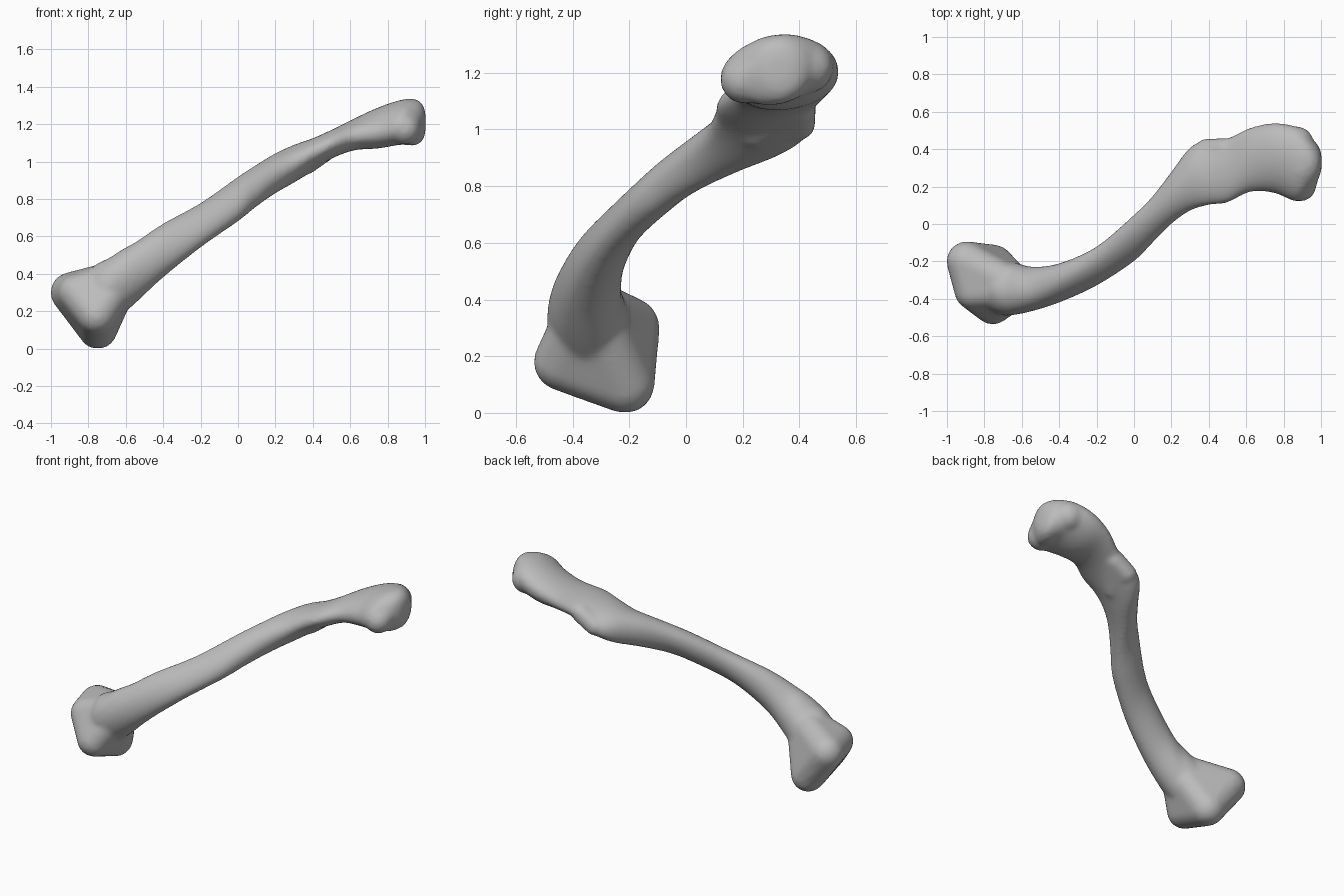
import bpy, bmesh, math
from mathutils import Vector

if "Cube" in bpy.data.objects:
    bpy.data.objects.remove(bpy.data.objects["Cube"])

SIDES = 28   # points round each cross-section
STEPS = 5    # smooth steps between neighbouring sections

# Cross-sections along x: x, y min, y max, z min, z max, lean
SECTIONS = [
    # root of the shaft inside the lower joint
    (-.82, -.42, -.24, .16, .38, 0),
    (-.76, -.47, -.20, .12, .45, -.1),
    (-.69, -.49, -.19, .13, .485, -.15),
    (-.62, -.483, -.21, .18, .53, -.1),
    (-.54, -.465, -.228, .25, .575, 0),
    # curved shaft
    (-.40, -.42, -.21, .38, .67, .3),
    (-.20, -.33, -.12, .54, .78, .55),
    (0, -.20, .05, .68, .92, .6),
    (.10, -.10, .15, .76, .985, .5),
    (.20, 0, .28, .83, 1.045, .3),
    # widening below the head
    (.30, .07, .41, .888, 1.09, .1),
    (.40, .10, .455, .95, 1.125, -.1),
    (.50, .113, .46, 1.015, 1.17, 0),
    # neck and rounded head
    (.62, .17, .515, 1.06, 1.23, .15),
    (.75, .165, .54, 1.07, 1.29, .2),
    (.87, .12, .52, 1.09, 1.33, .2),
    (.94, .175, .465, 1.085, 1.336, .15),
    (.985, .24, .42, 1.11, 1.31, 0),
    (1.003, .29, .37, 1.16, 1.26, 0),
]

# Rounded lumps, each the hull of a few balls: x, y, z, radius
LOWER_JOINT = [
    (-.895, -.20, .30, .108),
    (-.75, -.215, .103, .105),
    (-.755, -.435, .18, .103),
    (-.86, -.36, .30, .10),
    (-.62, -.345, .38, .10),
]
SIDE_KNOB = [
    (.39, .40, 1.02, .058),
    (.49, .40, 1.08, .06),
    (.36, .25, 1.00, .07),
]
HEAD = [
    (.89, .205, 1.175, .085),
    (.905, .30, 1.24, .092),
    (.87, .43, 1.22, .092),
]


def blend(p0, p1, p2, p3, t):
    """Smooth curve through p1 and p2."""
    return [.5 * (2 * b + (c - a) * t + (2 * a - 5 * b + 4 * c - d) * t * t
                  + (3 * b - a - 3 * c + d) * t ** 3)
            for a, b, c, d in zip(p0, p1, p2, p3)]


def refined(rows):
    out = []
    last = len(rows) - 1
    for i in range(last):
        quad = [rows[min(max(i + k, 0), last)] for k in (-1, 0, 1, 2)]
        out += [blend(*quad, s / STEPS) for s in range(STEPS)]
    return out + [rows[-1]]


def add_loft(bm, rows):
    rings = []
    for x, y0, y1, z0, z1, lean in refined(rows):
        phase = math.asin(lean)
        ring = []
        for k in range(SIDES):
            a = math.tau * k / SIDES
            ring.append(bm.verts.new((
                x,
                (y0 + y1) / 2 + (y1 - y0) / 2 * math.cos(a),
                (z0 + z1) / 2 + (z1 - z0) / 2 * math.sin(a + phase))))
        rings.append(ring)
    for r, s in zip(rings, rings[1:]):
        for k in range(SIDES):
            n = (k + 1) % SIDES
            bm.faces.new((r[k], r[n], s[n], s[k]))
    bm.faces.new(rings[0])
    bm.faces.new(rings[-1])


def add_lump(bm, balls):
    verts = []
    for x, y, z, r in balls:
        for i in range(1, 12):
            lat = math.pi * i / 12 - math.pi / 2
            for k in range(20):
                a = math.tau * k / 20
                verts.append(bm.verts.new(Vector((x, y, z)) + r * Vector((
                    math.cos(lat) * math.cos(a),
                    math.cos(lat) * math.sin(a),
                    math.sin(lat)))))
    bmesh.ops.convex_hull(bm, input=verts)
    loose = [v for v in bm.verts if not v.link_faces]
    bmesh.ops.delete(bm, geom=loose, context='VERTS')


bm = bmesh.new()
add_loft(bm, SECTIONS)
for lump in (LOWER_JOINT, SIDE_KNOB, HEAD):
    add_lump(bm, lump)
bmesh.ops.recalc_face_normals(bm, faces=bm.faces)

mesh = bpy.data.meshes.new("bone")
bm.to_mesh(mesh)
bm.free()
bone = bpy.data.objects.new("bone", mesh)
bpy.context.collection.objects.link(bone)

# Single plain grey
grey = bpy.data.materials.new("bone_grey")
grey.diffuse_color = (.5, .5, .5, 1)
grey.use_nodes = True
grey.node_tree.nodes["Principled BSDF"].inputs["Base Color"].default_value = grey.diffuse_color
mesh.materials.append(grey)

# Fuse the parts into one skin and soften the joins
fuse = bone.modifiers.new("fuse", 'REMESH')
fuse.mode = 'VOXEL'
fuse.voxel_size = .014
fuse.use_smooth_shade = True
soften = bone.modifiers.new("soften", 'SMOOTH')
soften.factor = .5
soften.iterations = 8
